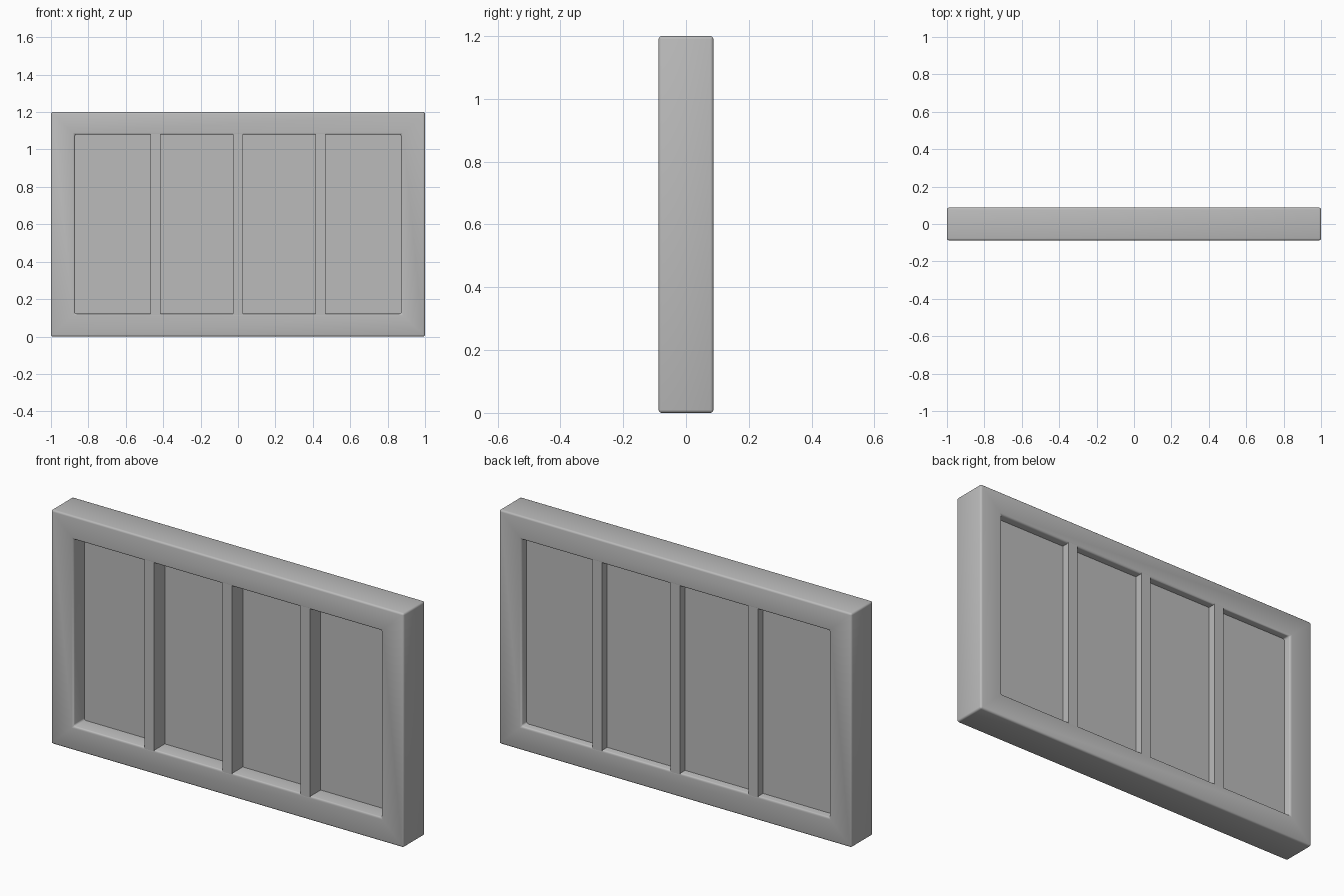
import bpy
import bmesh

cube = bpy.data.objects.get("Cube")
if cube:
    bpy.data.objects.remove(cube, do_unlink=True)

# Overall sizes
HALF_W, HEIGHT, HALF_D = 1.0, 1.2, 0.0875
OPEN_X, OPEN_BOTTOM, OPEN_TOP = 0.872, 0.122, 1.08
BEVEL = 0.01

grey = bpy.data.materials.new("plain grey")
grey.use_nodes = True
colour = (0.5, 0.5, 0.5, 1)
grey.diffuse_color = colour
grey.node_tree.nodes["Principled BSDF"].inputs["Base Color"].default_value = colour


def add_object(name, bm):
    bmesh.ops.recalc_face_normals(bm, faces=bm.faces)
    mesh = bpy.data.meshes.new(name)
    bm.to_mesh(mesh)
    bm.free()
    mesh.materials.append(grey)
    obj = bpy.data.objects.new(name, mesh)
    bpy.context.collection.objects.link(obj)
    return obj


def add_box(name, low, high):
    bm = bmesh.new()
    bmesh.ops.create_cube(bm, size=1)
    for v in bm.verts:
        v.co = [h if c > 0 else l for c, l, h in zip(v.co, low, high)]
    return add_object(name, bm)


# Outer frame: a rectangular ring with depth
def rectangle(bm, half_x, z0, z1, y):
    corners = ((-half_x, z0), (half_x, z0), (half_x, z1), (-half_x, z1))
    return [bm.verts.new((x, y, z)) for x, z in corners]


bm = bmesh.new()
loops = [rectangle(bm, HALF_W, 0, HEIGHT, -HALF_D),
         rectangle(bm, OPEN_X, OPEN_BOTTOM, OPEN_TOP, -HALF_D),
         rectangle(bm, OPEN_X, OPEN_BOTTOM, OPEN_TOP, HALF_D),
         rectangle(bm, HALF_W, 0, HEIGHT, HALF_D)]
for a, b in zip(loops, loops[1:] + loops[:1]):
    for i in range(4):
        j = (i + 1) % 4
        bm.faces.new((a[i], a[j], b[j], b[i]))
frame = add_object("frame", bm)
frame.data.shade_smooth()
bevel = frame.modifiers.new("rounded edges", 'BEVEL')
bevel.width = BEVEL
bevel.segments = 3
bevel.limit_method = 'ANGLE'

# Pane set slightly behind the middle
add_box("pane", (-OPEN_X - 0.02, 0, OPEN_BOTTOM - 0.02),
        (OPEN_X + 0.02, 0.046, OPEN_TOP + 0.02))

# Three upright bars, flush with both faces of the frame
for name, x in (("right_bar", -0.442), ("middle_bar", 0), ("left_bar", 0.442)):
    add_box(name, (x - 0.027, 0.001 - HALF_D, OPEN_BOTTOM - 0.01),
            (x + 0.027, HALF_D - 0.001, OPEN_TOP + 0.01))
